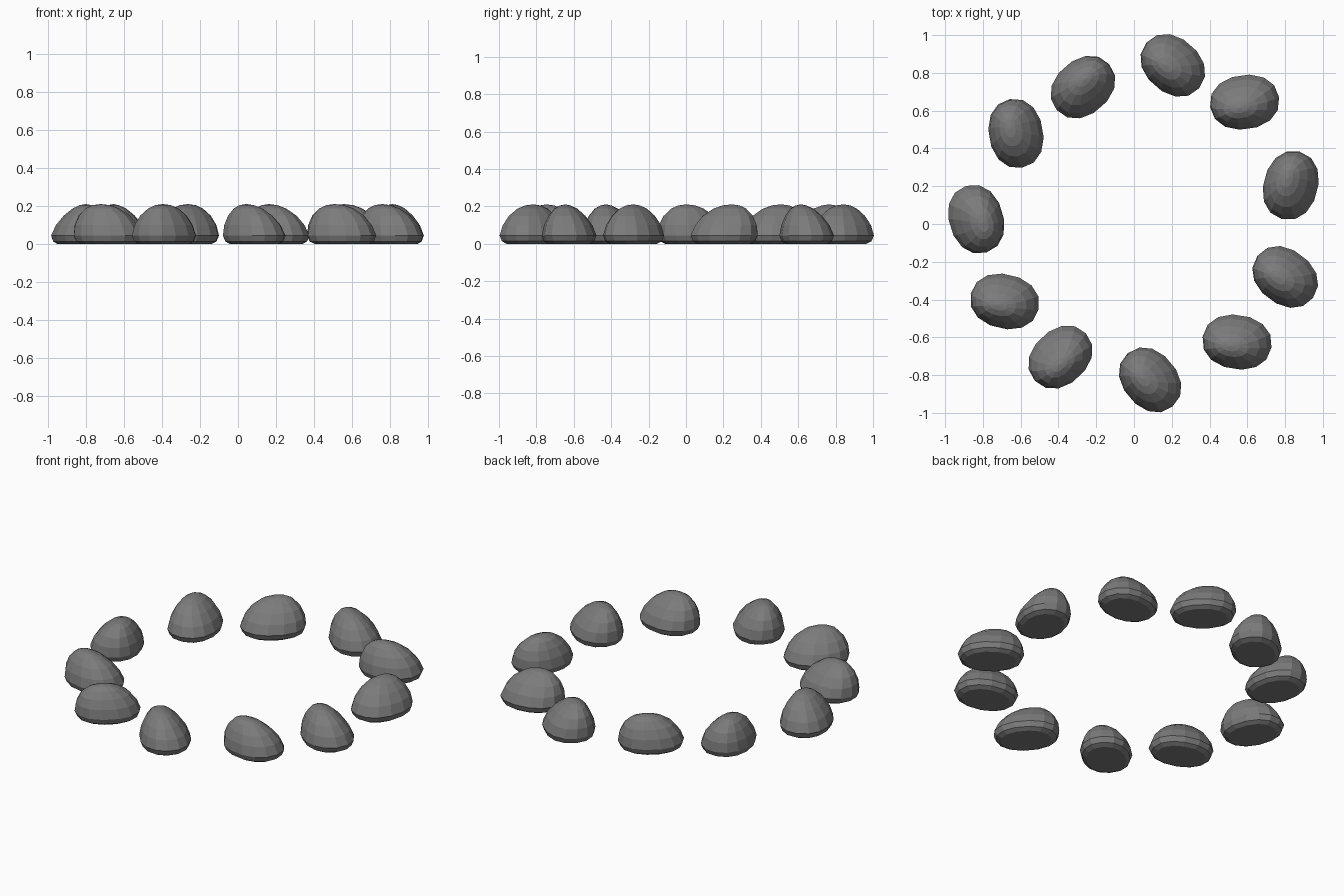
import bpy
import bmesh
from math import cos, sin, pi, radians, copysign

if "Cube" in bpy.data.objects:
    bpy.data.objects.remove(bpy.data.objects["Cube"])

SEG = 14
# Stone rings: height, blunt-end reach, sloping-end reach, half width, sideways lean
RINGS = [
    (0.000, 0.140, 0.145, 0.110, 0.000),
    (0.014, 0.170, 0.172, 0.133, 0.000),
    (0.045, 0.184, 0.185, 0.144, 0.000),
    (0.100, 0.177, 0.162, 0.127, -0.006),
    (0.150, 0.154, 0.122, 0.096, -0.014),
    (0.188, 0.115, 0.066, 0.060, -0.022),
    (0.205, 0.078, 0.018, 0.028, -0.026),
]
PEAK = (-0.032, -0.026, 0.211)


def spow(v, e):
    return copysign(abs(v) ** e, v)


def stone_mesh():
    bm = bmesh.new()
    loops = []
    for z, back, front, half, lean in RINGS:
        mid, length = (front - back) / 2, (front + back) / 2
        loop = []
        for i in range(SEG):
            a = 2 * pi * i / SEG
            loop.append(bm.verts.new((mid + length * spow(cos(a), 0.92),
                                      lean + half * spow(sin(a), 0.92), z)))
        loops.append(loop)
    for low, high in zip(loops, loops[1:]):
        for i in range(SEG):
            j = (i + 1) % SEG
            bm.faces.new((low[i], low[j], high[j], high[i]))
    # flat underside and rounded crown
    bm.faces.new(loops[0][::-1])
    top = bm.verts.new(PEAK)
    for i in range(SEG):
        bm.faces.new((loops[-1][i], loops[-1][(i + 1) % SEG], top))
    bmesh.ops.recalc_face_normals(bm, faces=bm.faces[:])
    mesh = bpy.data.meshes.new("stone")
    bm.to_mesh(mesh)
    bm.free()
    return mesh


# Dark stone colour
dark = bpy.data.materials.new("dark_stone")
dark.diffuse_color = (0.2, 0.2, 0.2, 1)
dark.use_nodes = True
dark.node_tree.nodes["Principled BSDF"].inputs["Base Color"].default_value = dark.diffuse_color

# Ring of stones: x, y, direction of the sloping end in degrees
STONES = [
    (0.205, 0.84, -41), (0.585, 0.645, 8), (0.83, 0.205, -105),
    (0.80, -0.28, -37), (0.545, -0.625, -9), (0.085, -0.825, -50),
    (-0.39, -0.705, 43), (-0.685, -0.41, -13), (-0.835, 0.025, 107),
    (-0.625, 0.48, -80), (-0.27, 0.725, -139),
]
mesh = stone_mesh()
mesh.materials.append(dark)
for n, (x, y, turn) in enumerate(STONES, 1):
    stone = bpy.data.objects.new(f"stone_{n:02d}", mesh)
    stone.location = (x, y, 0)
    stone.rotation_euler = (0, 0, radians(turn))
    bpy.context.collection.objects.link(stone)
